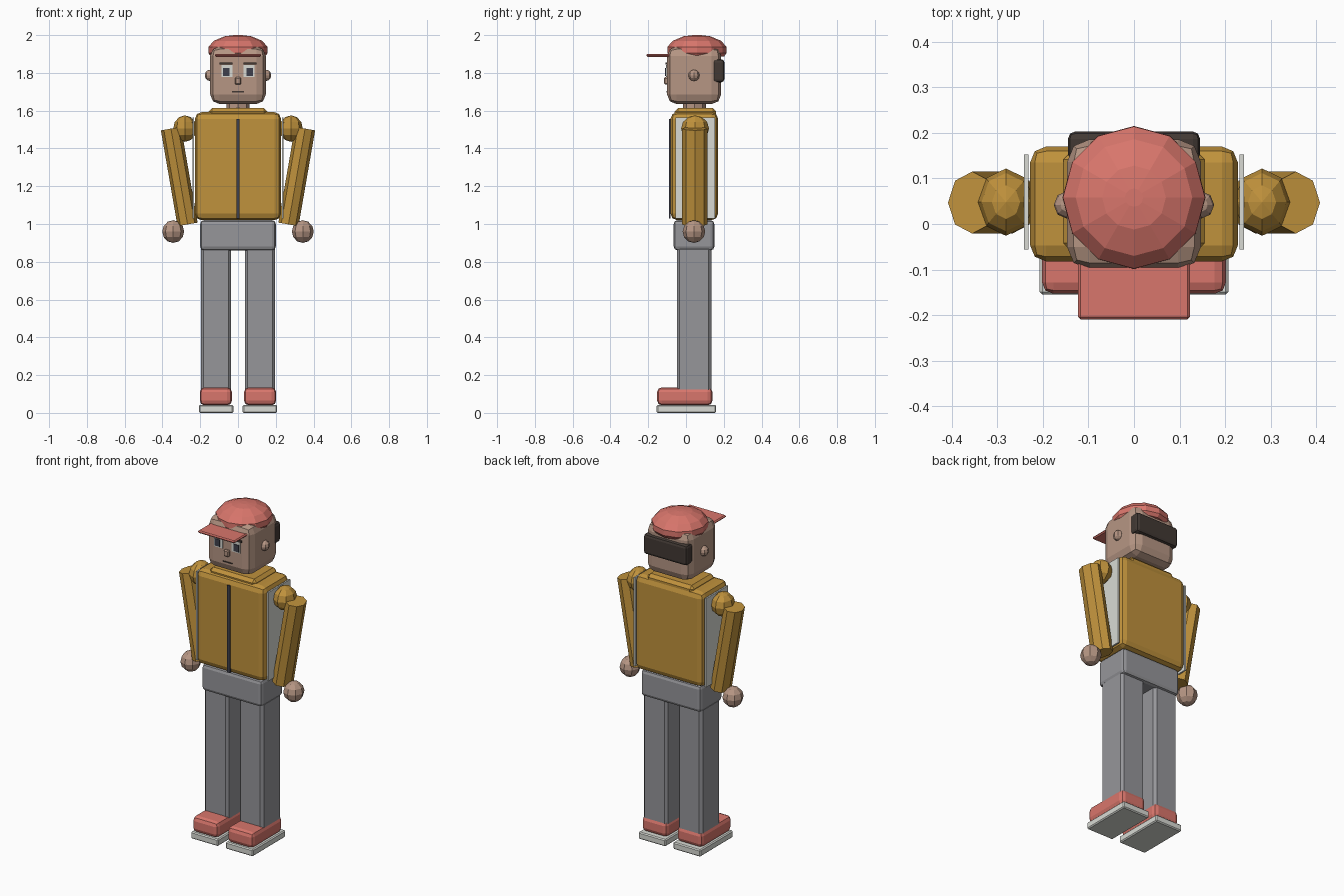
import bpy, bmesh, math
from mathutils import Vector, Matrix

if "Cube" in bpy.data.objects:
    bpy.data.objects.remove(bpy.data.objects["Cube"])

CY = 0.045  # depth of the body axis


def material(name, rgb):
    """Flat colour given as sRGB 0-255, stored linear."""
    lin = [((c / 255 + 0.055) / 1.055) ** 2.4 for c in rgb]
    m = bpy.data.materials.new(name)
    m.diffuse_color = (*lin, 1)
    m.use_nodes = True
    m.node_tree.nodes["Principled BSDF"].inputs["Base Color"].default_value = m.diffuse_color
    return m


GOLD = material("mustard jacket", (192, 146, 60))
RED = material("coral red", (217, 118, 108))
GREY = material("trouser grey", (150, 150, 154))
SKIN = material("skin", (182, 150, 132))
WHITE = material("off white", (216, 218, 212))
BROWN = material("dark brown", (66, 57, 52))
NAVY = material("dark slate", (62, 64, 76))


def finish(name, bm, mat):
    bmesh.ops.recalc_face_normals(bm, faces=bm.faces)
    mesh = bpy.data.meshes.new(name)
    bm.to_mesh(mesh)
    bm.free()
    mesh.materials.append(mat)
    ob = bpy.data.objects.new(name, mesh)
    bpy.context.collection.objects.link(ob)
    return ob


def box(name, x, y, z, mat, bevel=0.0, segments=1):
    """Box between (min, max) pairs with optional bevelled edges."""
    bm = bmesh.new()
    bmesh.ops.create_cube(bm, size=1)
    for v in bm.verts:
        v.co = [(a + b) / 2 + c * (b - a) for c, (a, b) in zip(v.co, (x, y, z))]
    if bevel:
        bmesh.ops.bevel(bm, geom=bm.edges[:], offset=bevel, segments=segments,
                        profile=0.5, affect='EDGES')
    return finish(name, bm, mat)


def ball(name, centre, radii, mat, sides=8, rings=6):
    bm = bmesh.new()
    bmesh.ops.create_uvsphere(bm, u_segments=sides, v_segments=rings, radius=1)
    for v in bm.verts:
        v.co = [c + r * p for c, r, p in zip(centre, radii, v.co)]
    return finish(name, bm, mat)


def tube(name, bottom, top, rx, ry, sides, mat):
    """Oval prism running between two points in the x-z plane."""
    a, b = Vector(bottom), Vector(top)
    d = b - a
    bm = bmesh.new()
    bmesh.ops.create_cone(bm, cap_ends=True, segments=sides, radius1=1,
                          radius2=1, depth=d.length)
    tilt = Matrix.Rotation(math.atan2(d.x, d.z), 4, 'Y')
    bm.transform(Matrix.Translation((a + b) / 2) @ tilt @ Matrix.Diagonal((rx, ry, 1, 1)))
    return finish(name, bm, mat)


def lathe(name, centre, profile, sides, mat):
    """Revolved (radius, z) profile closed at both ends."""
    bm = bmesh.new()
    loops = []
    for r, z in profile:
        loops.append([bm.verts.new((centre[0] + r * math.cos(2 * math.pi * i / sides),
                                    centre[1] + r * math.sin(2 * math.pi * i / sides), z))
                      for i in range(sides)])
    for lo, hi in zip(loops, loops[1:]):
        for i in range(sides):
            j = (i + 1) % sides
            bm.faces.new((lo[i], lo[j], hi[j], hi[i]))
    bm.faces.new(loops[0])
    bm.faces.new(loops[-1])
    return finish(name, bm, mat)


def span(side, a, b):
    """x range on the chosen side."""
    return tuple(sorted((side * a, side * b)))


# Hips, jacket and neck
box("hips", (-0.2, 0.2), (-0.065, 0.15), (0.86, 1.02), GREY, 0.02, 2)
box("jacket_body", (-0.228, 0.228), (-0.082, 0.17), (1.02, 1.592), GOLD, 0.035, 2)
box("jacket_collar", (-0.155, 0.155), (-0.06, 0.16), (1.55, 1.613), GOLD, 0.018)
box("zip", (-0.009, 0.009), (-0.09, -0.081), (1.03, 1.555), NAVY)
tube("neck", (0, CY, 1.59), (0, CY, 1.66), 0.062, 0.06, 8, SKIN)

# Head and face
box("head", (-0.147, 0.147), (-0.1, 0.186), (1.635, 1.94), SKIN, 0.05, 2)
box("nose", (-0.017, 0.017), (-0.116, -0.095), (1.738, 1.777), SKIN, 0.006)
box("mouth", (-0.032, 0.032), (-0.104, -0.097), (1.697, 1.703), BROWN)

# Cap, brim and strapped goggles at the back
lathe("cap_dome", (0, 0.058),
      [(0.143, 1.886), (0.157, 1.905), (0.156, 1.938), (0.128, 1.97), (0.07, 1.994), (0.02, 2.0)],
      12, RED)
box("cap_brim", (-0.123, 0.123), (-0.21, 0.0), (1.885, 1.9), RED, 0.006)
box("back_goggles", (-0.145, 0.145), (0.138, 0.203), (1.75, 1.872), BROWN, 0.016, 2)

for side, tag in ((-1, "left"), (1, "right")):
    # Eyes, brows and ears
    box(f"eye_white_{tag}", span(side, 0.03, 0.087), (-0.106, -0.098), (1.777, 1.843), WHITE)
    box(f"pupil_{tag}", span(side, 0.046, 0.08), (-0.11, -0.104), (1.784, 1.826), NAVY)
    box(f"brow_{tag}", span(side, 0.03, 0.098), (-0.108, -0.099), (1.845, 1.856), BROWN)
    ball(f"ear_{tag}", (side * 0.148, 0.042, 1.787), (0.028, 0.03, 0.03), SKIN)
    # Side panel of the jacket
    box(f"side_panel_{tag}", span(side, 0.232, 0.2415), (-0.056, 0.153), (1.03, 1.565), WHITE)
    # Arm
    ball(f"shoulder_{tag}", (side * 0.281, 0.048, 1.505), (0.062, 0.074, 0.07), GOLD)
    tube(f"sleeve_{tag}", (side * 0.267, 0.047, 0.998), (side * 0.355, 0.047, 1.505),
         0.054, 0.068, 8, GOLD)
    ball(f"hand_{tag}", (side * 0.343, 0.042, 0.96), (0.058, 0.06, 0.06), SKIN)
    # Leg, shoe and sole
    box(f"leg_{tag}", span(side, 0.036, 0.196), (-0.048, 0.134), (0.09, 0.88), GREY, 0.014)
    box(f"shoe_{tag}", span(side, 0.032, 0.202), (-0.153, 0.14), (0.04, 0.135), RED, 0.025, 2)
    box(f"sole_{tag}", span(side, 0.025, 0.207), (-0.155, 0.16), (0.0, 0.042), WHITE, 0.006)
